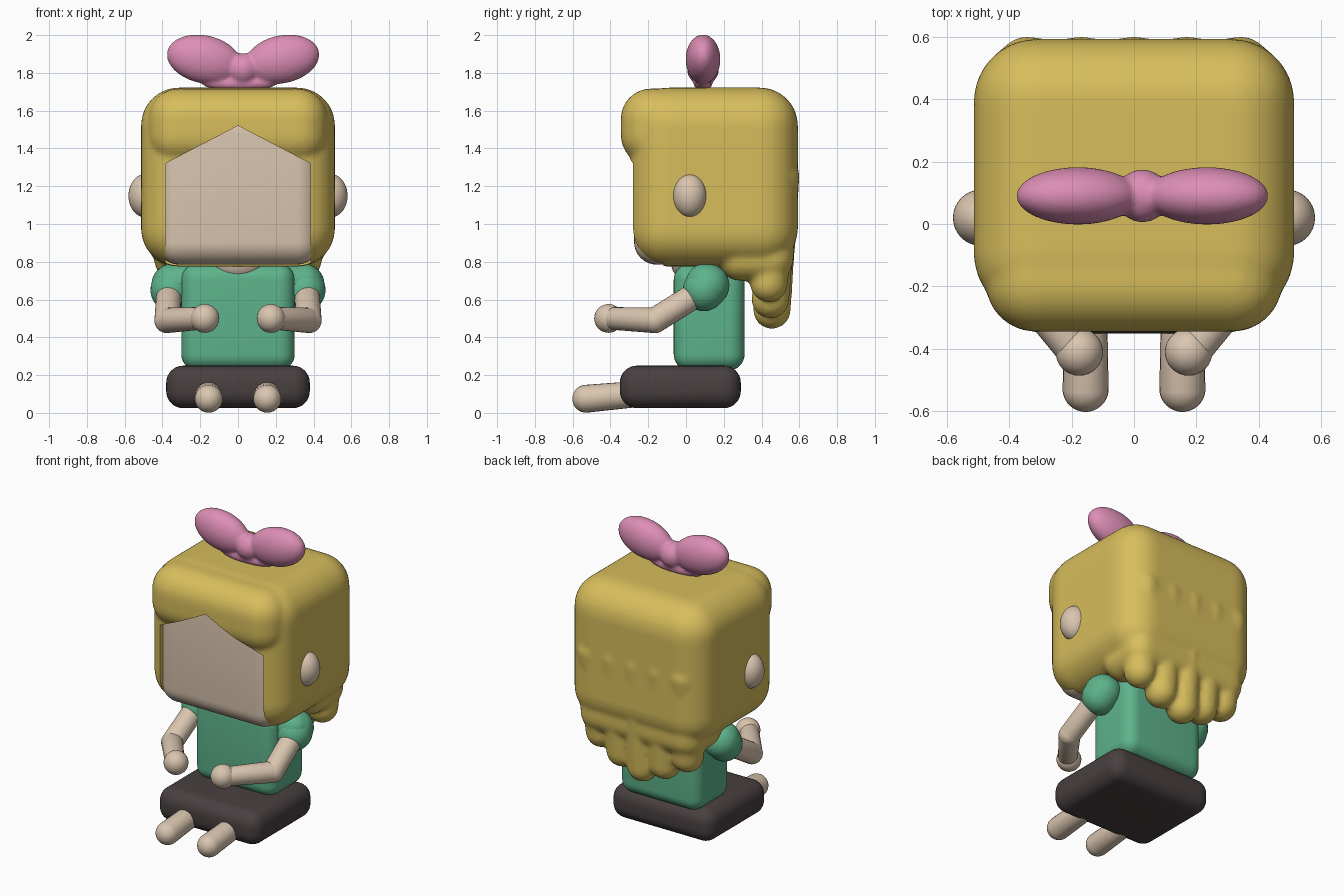
import bpy, bmesh
from math import radians
from mathutils import Vector, Matrix

cube = bpy.data.objects.get("Cube")
if cube:
    bpy.data.objects.remove(cube, do_unlink=True)


def material(name, r, g, b):
    m = bpy.data.materials.new(name)
    m.use_nodes = True
    m.diffuse_color = (r, g, b, 1)
    bsdf = next(n for n in m.node_tree.nodes if n.type == 'BSDF_PRINCIPLED')
    bsdf.inputs["Base Color"].default_value = (r, g, b, 1)
    bsdf.inputs["Roughness"].default_value = 0.7
    return m


skin = material("skin", .70, .56, .43)
blonde = material("blonde hair", .68, .51, .107)
green = material("green shirt", .11, .45, .26)
pink = material("pink bow", .72, .27, .46)
dark = material("dark skirt", .065, .05, .052)


def finish(name, bm, mat):
    mesh = bpy.data.meshes.new(name)
    bmesh.ops.recalc_face_normals(bm, faces=bm.faces)
    bm.to_mesh(mesh)
    bm.free()
    mesh.materials.append(mat)
    ob = bpy.data.objects.new(name, mesh)
    bpy.context.collection.objects.link(ob)
    return ob


def select(obs):
    bpy.ops.object.select_all(action='DESELECT')
    for ob in obs:
        ob.select_set(True)
    bpy.context.view_layer.objects.active = obs[0]


def smooth(ob, angle=40):
    select([ob])
    bpy.ops.object.shade_smooth_by_angle(angle=radians(angle))
    return ob


def fuse(name, obs, voxel, rounds):
    # Melt overlapping pieces into one soft surface
    select(obs)
    bpy.ops.object.join()
    ob = obs[0]
    ob.name = name
    remesh = ob.modifiers.new("melt", 'REMESH')
    remesh.mode = 'VOXEL'
    remesh.voxel_size = voxel
    soften = ob.modifiers.new("soften", 'SMOOTH')
    soften.iterations = rounds
    for mod in (remesh, soften):
        bpy.ops.object.modifier_apply(modifier=mod.name)
    return smooth(ob, 60)


def rounded_box(name, lo, hi, radius, mat):
    lo, hi = Vector(lo), Vector(hi)
    bm = bmesh.new()
    bmesh.ops.create_cube(bm, size=1)
    bmesh.ops.scale(bm, vec=hi - lo, verts=bm.verts)
    bmesh.ops.translate(bm, vec=(lo + hi) / 2, verts=bm.verts)
    bmesh.ops.bevel(bm, geom=bm.edges[:], offset=radius, segments=8,
                    profile=0.5, affect='EDGES')
    return smooth(finish(name, bm, mat))


def ellipsoid(name, centre, radii, mat, tilt=0):
    bm = bmesh.new()
    bmesh.ops.create_uvsphere(bm, u_segments=32, v_segments=20, radius=1)
    m = (Matrix.Translation(centre) @ Matrix.Rotation(radians(tilt), 4, 'Y')
         @ Matrix.Diagonal((*radii, 1)))
    bmesh.ops.transform(bm, matrix=m, verts=bm.verts)
    return smooth(finish(name, bm, mat))


def capsule(name, a, b, ra, rb, mat):
    # A sphere stretched apart into a tapered rod with round ends
    a, b = Vector(a), Vector(b)
    bm = bmesh.new()
    bmesh.ops.create_uvsphere(bm, u_segments=24, v_segments=17, radius=1)
    turn = (b - a).to_track_quat('Z', 'Y')
    for v in bm.verts:
        base, r = (b, rb) if v.co.z > 0 else (a, ra)
        v.co = base + turn @ (v.co * r)
    return smooth(finish(name, bm, mat), 60)


def prism(name, outline, y0, y1, mat):
    bm = bmesh.new()
    face = bm.faces.new([bm.verts.new((x, y0, z)) for x, z in outline])
    new = bmesh.ops.extrude_face_region(bm, geom=[face])["geom"]
    bmesh.ops.translate(bm, vec=(0, y1 - y0, 0),
                        verts=[g for g in new if isinstance(g, bmesh.types.BMVert)])
    return finish(name, bm, mat)


# Head, then hair: main block, front fringe, back sheet and hanging locks
rounded_box("head", (-.43, -.275, .785), (.43, .3, 1.6), .12, skin)
pieces = [rounded_box("block", (-.513, -.295, .775), (.513, .592, 1.722), .2, blonde),
          rounded_box("fringe", (-.475, -.345, 1.31), (.475, .2, 1.717), .16, blonde),
          rounded_box("back_sheet", (-.445, .17, .7), (.445, .57, 1.25), .12, blonde)]
tips = [.445, .50, .585]
for i in range(-2, 3):
    k = abs(i)
    pieces.append(capsule("lock", (i * .17, .5, 1.25),
                          (i * .16, .455 - .008 * k, tips[k] + .1),
                          .102, .1, blonde))
hair = fuse("hair", pieces, .016, 5)

# Peaked face opening
cutter = prism("face_cutter", [(-.385, .6), (.385, .6), (.385, 1.32),
                               (0, 1.52), (-.385, 1.32)], -.6, -.12, blonde)
cut = hair.modifiers.new("face opening", 'BOOLEAN')
cut.operation = 'DIFFERENCE'
cut.solver = 'EXACT'
cut.object = cutter
select([hair])
bpy.ops.object.modifier_apply(modifier=cut.name)
bpy.data.objects.remove(cutter, do_unlink=True)
smooth(hair)

# Bow on top, slightly off centre
BOW_X = .027
bow = [ellipsoid("knot", (BOW_X, .09, 1.82), (.085, .085, .085), pink),
       ellipsoid("base", (BOW_X - .02, .09, 1.745), (.2, .05, .04), pink)]
for s in (1, -1):
    bow.append(ellipsoid("loop", (BOW_X + s * .207, .09, 1.872),
                         (.2, .092, .127), pink, -12 * s))
fuse("bow", bow, .012, 3)

# Torso and neck
rounded_box("shirt", (-.3, -.065, .225), (.3, .31, .79), .085, green)
capsule("shoulders", (-.35, .1, .69), (.35, .1, .69), .1, .1, green)
ellipsoid("neck", (0, .02, .8), (.14, .1, .105), skin)

# Skirt
rounded_box("skirt", (-.38, -.35, .025), (.38, .29, .25), .09, dark)

# Paired ears, sleeves, arms and legs
for side, s in (("left", 1), ("right", -1)):
    ellipsoid(f"{side}_ear", (s * .49, .02, 1.15), (.09, .09, .115), skin)
    capsule(f"{side}_sleeve", (s * .345, .115, .675), (s * .352, .095, .65),
            .115, .112, green)
    elbow = (s * .375, -.165, .49)
    capsule(f"{side}_upper_arm", (s * .365, .06, .63), elbow, .068, .068, skin)
    capsule(f"{side}_forearm", elbow, (s * .2, -.39, .5), .068, .06, skin)
    ellipsoid(f"{side}_hand", (s * .175, -.41, .5), (.076, .076, .076), skin)
    capsule(f"{side}_leg", (s * .155, -.2, .105), (s * .155, -.528, .075),
            .068, .074, skin)
